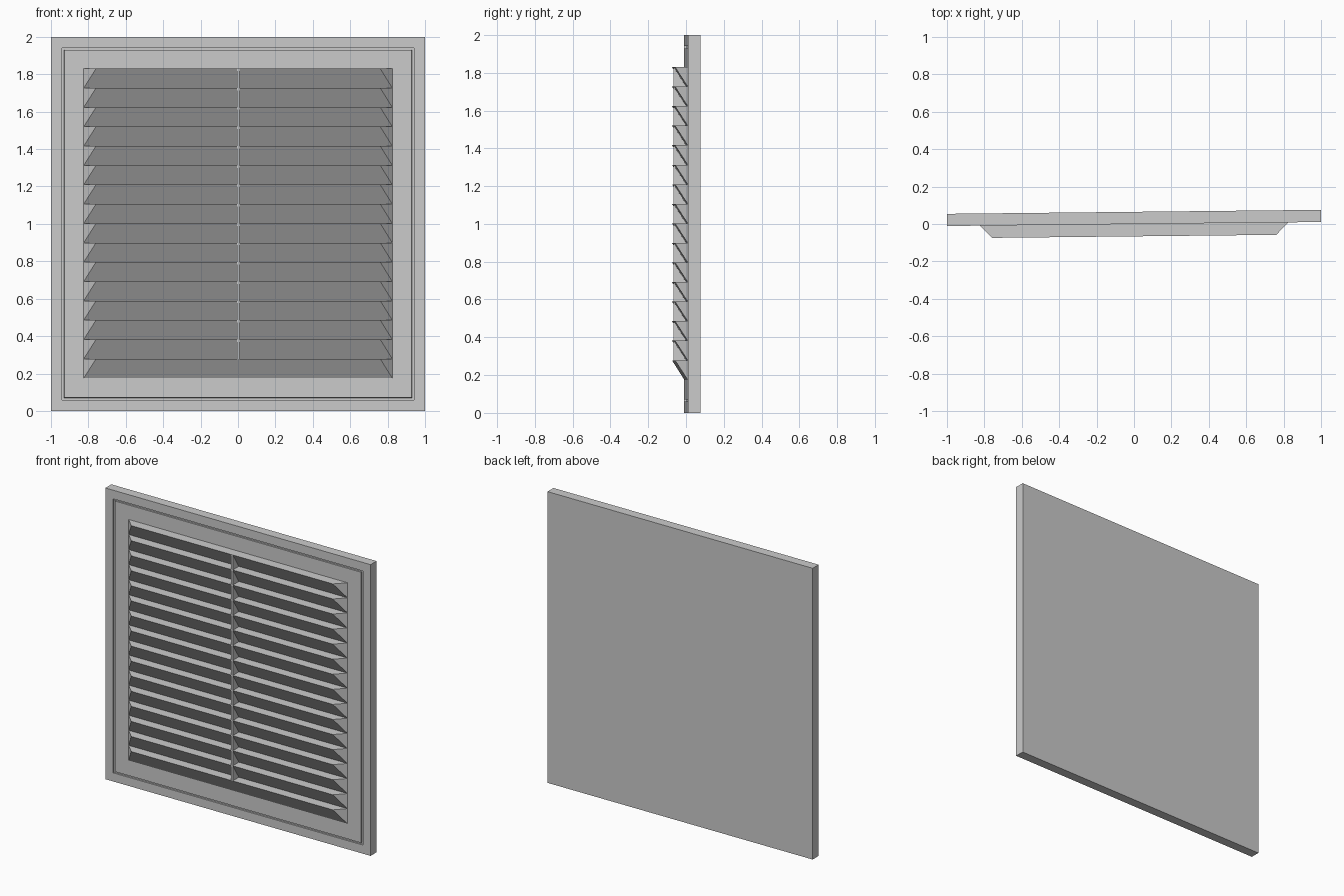
import bpy, bmesh, math
from mathutils import Matrix

if "Cube" in bpy.data.objects:
    bpy.data.objects.remove(bpy.data.objects["Cube"])

TILT = math.atan(0.0107)      # whole grille is turned slightly about z
THICK, DEPTH = 0.065, 0.066   # plate thickness, slat projection
COUNT, Z0, Z1 = 16, 0.175, 1.83
PITCH = (Z1 - Z0) / COUNT


def finish(name, bm):
    bmesh.ops.recalc_face_normals(bm, faces=bm.faces[:])
    me = bpy.data.meshes.new(name)
    bm.to_mesh(me)
    bm.free()
    ob = bpy.data.objects.new(name, me)
    ob.rotation_euler.z = TILT
    bpy.context.collection.objects.link(ob)
    return ob


def box(bm, x, y, z):
    size = [b - a for a, b in (x, y, z)]
    mid = [(a + b) / 2 for a, b in (x, y, z)]
    m = Matrix.Translation(mid) @ Matrix.Diagonal((*size, 1))
    bmesh.ops.create_cube(bm, size=1, matrix=m)


# Back plate with a narrow square groove sunk in its front face
bm = bmesh.new()
box(bm, (-1, 1), (0, THICK), (0, 2))
bm.normal_update()
front = min(bm.faces, key=lambda f: f.calc_center_median().y)
for inset, depth in ((0.059, 0), (0.0005, -0.01), (0.011, 0), (0.0005, 0.01)):
    bmesh.ops.inset_region(bm, faces=[front], thickness=inset, depth=depth,
                           use_even_offset=True)
finish("back_plate", bm)

# Wedge slat: level top, face sloping down and back, bevelled ends
bm = bmesh.new()
ends = []
for s in (-1, 1):
    ends.append([bm.verts.new(p) for p in ((s * 0.825, 0, 0),
                                           (s * 0.825, 0, PITCH),
                                           (s * 0.76, -DEPTH, PITCH))])
    bm.faces.new(ends[-1])
for i in range(3):
    j = (i + 1) % 3
    bm.faces.new((ends[0][i], ends[0][j], ends[1][j], ends[1][i]))
slats = finish("louver_slats", bm)
slats.location.z = Z0
arr = slats.modifiers.new("stack", 'ARRAY')
arr.count = COUNT
arr.use_relative_offset = False
arr.use_constant_offset = True
arr.constant_offset_displace = (0, 0, PITCH)

# Centre mullion bridging the slat tips
bm = bmesh.new()
box(bm, (-0.006, 0.006), (-DEPTH, 0), (Z0 + PITCH, Z1))
finish("centre_mullion", bm)
